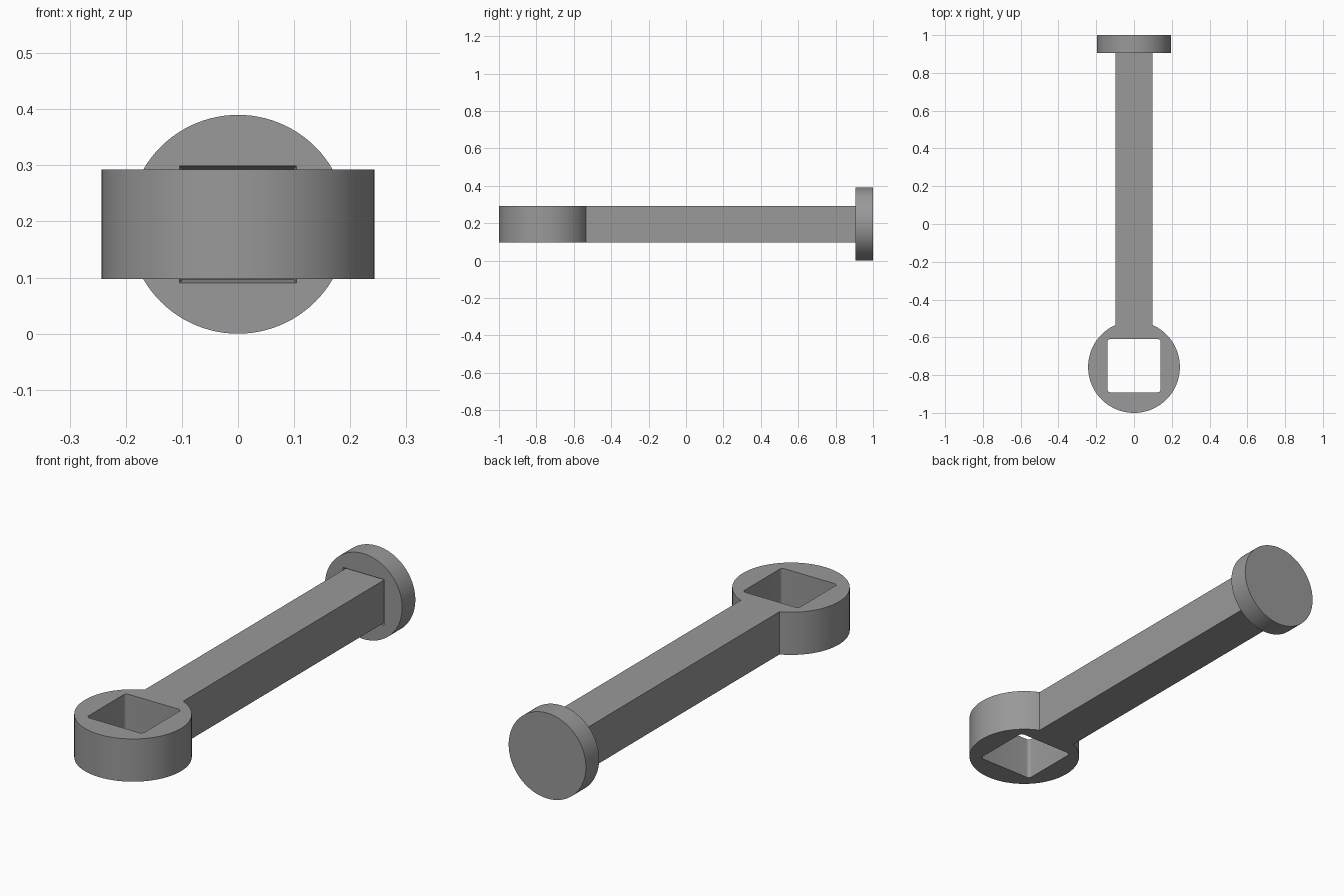
import bpy, bmesh, math
from mathutils import Matrix

if "Cube" in bpy.data.objects:
    bpy.data.objects.remove(bpy.data.objects["Cube"], do_unlink=True)

HALF = 0.0975          # half thickness of the bar and socket
MID = 0.195            # height of the long axis
HEAD_Y, HEAD_R = -0.757, 0.243
HOLE_Y, HOLE_HALF, HOLE_R = -0.75, 0.141, 0.016
DISC_FRONT = 0.905

steel = bpy.data.materials.new("grey steel")
steel.use_nodes = True
grey = (0.32, 0.32, 0.32, 1)
steel.diffuse_color = grey
steel.node_tree.nodes["Principled BSDF"].inputs["Base Color"].default_value = grey


def link(name, data):
    obj = bpy.data.objects.new(name, data)
    bpy.context.collection.objects.link(obj)
    return obj


def select(obj):
    bpy.ops.object.select_all(action='DESELECT')
    obj.select_set(True)
    bpy.context.view_layer.objects.active = obj


def finish(obj):
    obj.data.materials.clear()
    obj.data.materials.append(steel)
    select(obj)
    bpy.ops.object.shade_smooth_by_angle(angle=math.radians(30))


def arc(cx, cy, r, start, end, steps):
    return [(cx + r * math.cos(start + (end - start) * i / steps),
             cy + r * math.sin(start + (end - start) * i / steps))
            for i in range(steps + 1)]


# Handle: round socket and bar as one outline, with a rounded square opening
neck = math.acos(HALF / HEAD_R)
outline = arc(0, HEAD_Y, HEAD_R, math.pi - neck, 2 * math.pi + neck, 96)
outline += [(HALF, DISC_FRONT + 0.05), (-HALF, DISC_FRONT + 0.05)]
opening = []
inner = HOLE_HALF - HOLE_R
for k, (sx, sy) in enumerate([(1, 1), (-1, 1), (-1, -1), (1, -1)]):
    opening += arc(sx * inner, HOLE_Y + sy * inner, HOLE_R,
                   k * math.pi / 2, (k + 1) * math.pi / 2, 6)

curve = bpy.data.curves.new("socket_handle", 'CURVE')
curve.dimensions = '2D'
curve.fill_mode = 'BOTH'
curve.extrude = HALF
for loop in (outline, opening):
    spline = curve.splines.new('POLY')
    spline.points.add(len(loop) - 1)
    for point, (x, y) in zip(spline.points, loop):
        point.co = (x, y, 0, 1)
    spline.use_cyclic_u = True
handle = link("socket_handle", curve)
select(handle)
bpy.ops.object.convert(target='MESH')
handle = bpy.context.object
bm = bmesh.new()
bm.from_mesh(handle.data)
bmesh.ops.translate(bm, verts=bm.verts, vec=(0, 0, MID))
bmesh.ops.remove_doubles(bm, verts=bm.verts, dist=0.0001)
bmesh.ops.recalc_face_normals(bm, faces=bm.faces)
bm.to_mesh(handle.data)
bm.free()
finish(handle)


# End disc with a shallow tapered square pocket around the bar
def cone_along_y(name, sides, r_front, r_back, y0, y1, spin=0):
    mesh = bpy.data.meshes.new(name)
    bm = bmesh.new()
    place = (Matrix.Translation((0, (y0 + y1) / 2, MID))
             @ Matrix.Rotation(-math.pi / 2, 4, 'X')
             @ Matrix.Rotation(spin, 4, 'Z'))
    bmesh.ops.create_cone(bm, cap_ends=True, segments=sides, radius1=r_front,
                          radius2=r_back, depth=y1 - y0, matrix=place)
    bm.to_mesh(mesh)
    bm.free()
    return link(name, mesh)


disc = cone_along_y("end_disc", 96, MID, MID, DISC_FRONT, 1)
diag = math.sqrt(2)
pocket = cone_along_y("pocket_cutter", 4, 0.105 * diag, 0.098 * diag,
                      DISC_FRONT - 0.005, DISC_FRONT + 0.04, math.pi / 4)
pocket.hide_render = True
cut = disc.modifiers.new("pocket", 'BOOLEAN')
cut.operation = 'DIFFERENCE'
cut.solver = 'EXACT'
cut.object = pocket
select(disc)
bpy.ops.object.modifier_apply(modifier=cut.name)
bpy.data.objects.remove(pocket, do_unlink=True)
finish(disc)
